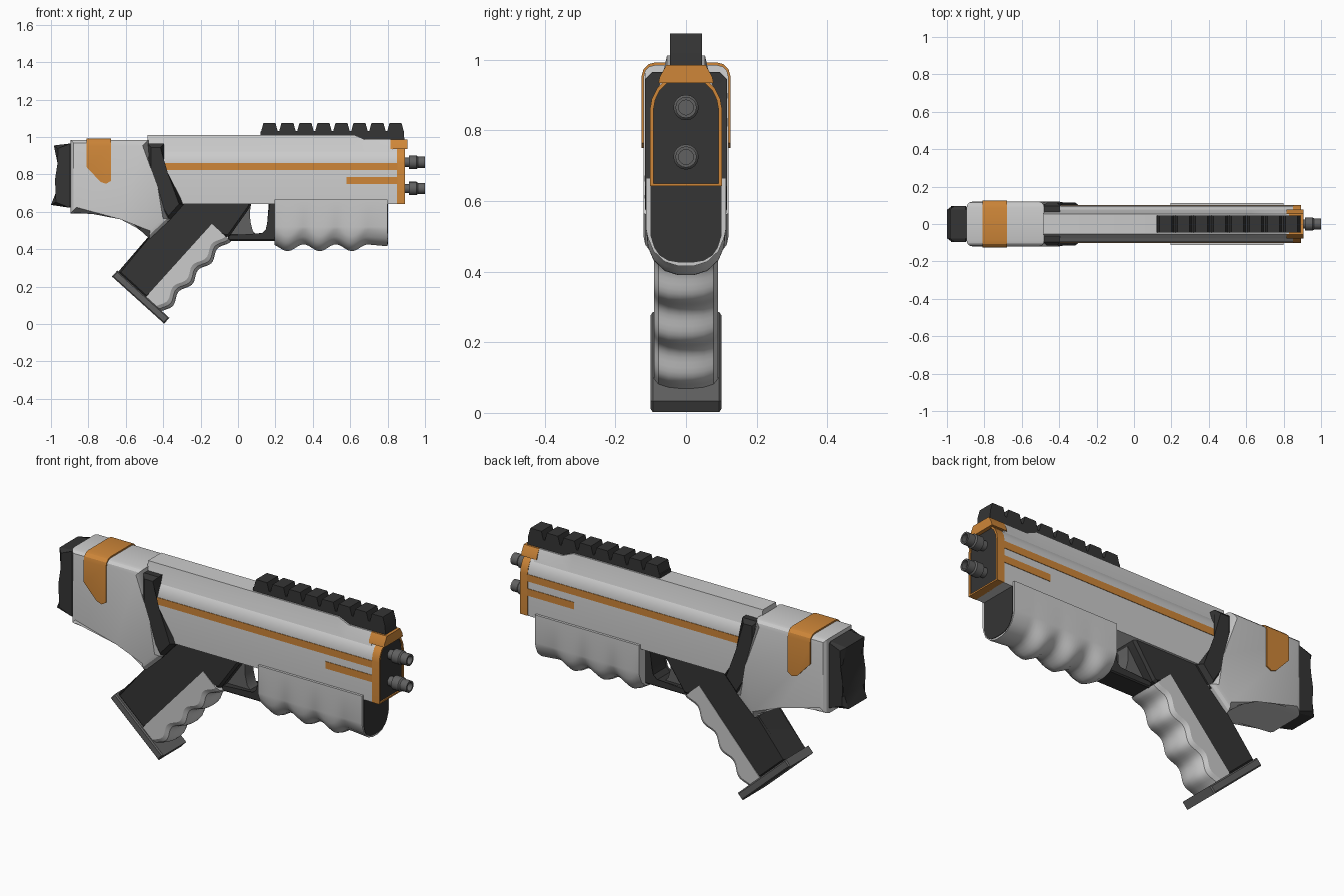
import bpy, bmesh, math

if "Cube" in bpy.data.objects:
    bpy.data.objects.remove(bpy.data.objects["Cube"])


def material(name, col):
    m = bpy.data.materials.new(name)
    m.diffuse_color = (*col, 1)
    m.use_nodes = True
    m.node_tree.nodes["Principled BSDF"].inputs["Base Color"].default_value = m.diffuse_color
    return m


DARK = material("dark_polymer", (0.035, 0.035, 0.035))
MID = material("mid_grey", (0.12, 0.12, 0.12))
ORANGE = material("orange_paint", (0.62, 0.24, 0.04))


def finish(name, bm, mat):
    bmesh.ops.recalc_face_normals(bm, faces=bm.faces[:])
    me = bpy.data.meshes.new(name)
    bm.to_mesh(me)
    bm.free()
    ob = bpy.data.objects.new(name, me)
    bpy.context.collection.objects.link(ob)
    if mat:
        me.materials.append(mat)
    return ob


def loft(name, rings, mat=None):
    """Skin a list of closed 3D rings and cap both ends."""
    bm = bmesh.new()
    vs = [[bm.verts.new(p) for p in r] for r in rings]
    n = len(vs[0])
    for a, b in zip(vs, vs[1:]):
        for i in range(n):
            j = (i + 1) % n
            bm.faces.new((a[i], a[j], b[j], b[i]))
    bm.faces.new(vs[0])
    bm.faces.new(vs[-1])
    return finish(name, bm, mat)


def slab(name, profile, hw, mat=None, chamfer=0.0, seg=1, top_only=False):
    """Side profile (x, z) extruded to both sides, with bevelled rims."""
    bm = bmesh.new()
    a = [bm.verts.new((x, -hw, z)) for x, z in profile]
    b = [bm.verts.new((x, hw, z)) for x, z in profile]
    n = len(a)
    bm.faces.new(a)
    bm.faces.new(b[::-1])
    for i in range(n):
        j = (i + 1) % n
        bm.faces.new((a[i], b[i], b[j], a[j]))
    if chamfer:
        top = max(z for _, z in profile) - 1e-4
        rim = [e for e in bm.edges if e.verts[0].co.y * e.verts[1].co.y > 0
               and (not top_only or all(v.co.z > top for v in e.verts))]
        bmesh.ops.bevel(bm, geom=rim, offset=chamfer, segments=seg,
                        profile=0.5, affect='EDGES', clamp_overlap=True)
    return finish(name, bm, mat)


def sym(x, half):
    """Mirror half a cross-section (y, z) into a full ring at x."""
    return [(x, y, z) for y, z in half] + [(x, -y, z) for y, z in half[::-1]]


def box(name, x0, x1, z0, z1, hw, mat=None, chamfer=0.0):
    return slab(name, [(x0, z0), (x1, z0), (x1, z1), (x0, z1)], hw, mat, chamfer)


# Receiver body and raised top ridge
body = [(.1, .642), (.1, .86), (.095, .89), (.08, .92), (.056, .944)]
loft("receiver_body", [sym(-.48, body), sym(.855, body)])


def ridge(x, top):
    return sym(x, [(.08, .915), (.064, .965), (.054, top)])


loft("top_ridge", [ridge(-.485, 1.012), ridge(.62, 1.012), ridge(.68, .986), ridge(.83, .986)])

# Muzzle frame with recessed face, and the block above it
outer = [(y * 1.02, z) for y, z in body]
inner = [(.092, .65), (.092, .86), (.087, .887), (.074, .914), (.052, .936)]
loft("muzzle_frame", [sym(.85, outer), sym(.893, outer), sym(.893, inner), sym(.882, inner)], ORANGE)
loft("muzzle_face", [sym(.86, inner), sym(.886, inner)], DARK)
block = [(.078, .935), (.074, .953), (.055, .986)]
loft("front_sight_block", [sym(.815, block), sym(.905, block)], ORANGE)

# Twin barrels
for label, z in (("upper", .865), ("lower", .725)):
    steps = [(.87, .025), (.915, .025), (.915, .036), (.955, .036), (.962, .03),
             (1.0, .03), (1.0, .021), (.975, .021)]
    loft(label + "_barrel",
         [[(x, r * math.cos(t * math.pi / 8), z + r * math.sin(t * math.pi / 8)) for t in range(16)]
          for x, r in steps], MID)

# Side stripes, flush with both sides
box("long_stripe", -.40, .852, .823, .86, .1025, ORANGE)
box("short_stripe", .58, .852, .748, .785, .1025, ORANGE)

# Toothed top rail
teeth = [(.89, .985), (.12, .985), (.12, 1.03)]
for i in range(8):
    x = .12 + i * .0963
    teeth += [(x + .004, 1.032), (x + .016, 1.075), (x + .080, 1.075), (x + .092, 1.032)]
slab("top_rail", teeth, .045, DARK)

# Fore grip with finger waves underneath
rings = []
for i in range(41):
    x = .195 + .605 * i / 40
    zb = .408 - .018 * math.cos((x - .265) * 2 * math.pi / .172)
    if x > .69:
        zb = .426 - .01 * (x - .69) / .11
    rings.append(sym(x, [(.113, .665), (.113, .52), (.108, zb + .08), (.092, zb + .042),
                         (.06, zb + .012), (.022, zb)]))
loft("fore_grip", rings)
face = [(.1, .642), (.1, .5), (.09, .468), (.075, .446), (.05, .431), (.02, .426)]
loft("fore_grip_face", [sym(.78, face), sym(.803, face)], DARK)

# Shoulder stock, bracket, band and butt pad
slab("stock", [(-.895, .985), (-.48, .985), (-.46, .72), (-.36, .56), (-.472, .455),
               (-.615, .592), (-.895, .592)], .12, None, .032, 3)
slab("stock_bracket", [(-.485, .965), (-.395, .965), (-.395, .80), (-.29, .64),
                       (-.375, .545), (-.485, .72)], .116, DARK, .02)
slab("stock_band", [(-.81, .993), (-.68, .993), (-.68, .765), (-.705, .75),
                    (-.735, .76), (-.81, .84)], .126, ORANGE, .04, 3, True)
slab("butt_pad", [(-.88, .965), (-.90, .965), (-.985, .955), (-.965, .86), (-.96, .77),
                  (-.975, .70), (-1.0, .637), (-.90, .622), (-.88, .622)], .095, DARK, .02)


# Raked pistol grip: u runs up the grip, v towards its front
def P(u, v):
    return (-.64 + .67 * u + .742 * v, .28 + .742 * u - .67 * v)


slab("pistol_grip", [P(-.005, 0), P(.5, 0), (-.30, .66), (.072, .66), (.068, .63), (-.045, .47),
                     P(.52, .30), P(.52, .21), P(-.005, .21)], .088, DARK, .012)
slab("grip_base_plate", [P(0, -.008), P(0, .368), P(-.042, .368), P(-.042, -.008)], .1, MID, .006)
rings = []
for i in range(41):
    u = .525 * i / 40
    vf = .325 + .014 * math.cos((u - .06) * 2 * math.pi / .155)
    half = [(.09, .2), (.09, vf - .04), (.078, vf - .018), (.05, vf - .005), (.018, vf)]
    pts = half + [(-y, v) for y, v in half[::-1]]
    rings.append([(P(u, v)[0], y, P(u, v)[1]) for y, v in pts])
loft("grip_front_cover", rings)

# Trigger and its guard
slab("trigger_guard", [(-.06, .48), (.13, .48), (.153, .50), (.162, .54), (.165, .65), (.2, .65),
                       (.2, .445), (-.05, .445)], .06, DARK, .006)
slab("trigger", [(.07, .65), (-.06, .48), (.10, .475), (.078, .50), (.066, .55), (.064, .6)], .035, MID)

# Smooth the curved surfaces, keep edges crisp
for ob in bpy.context.collection.objects:
    ob.select_set(True)
    bpy.context.view_layer.objects.active = ob
bpy.ops.object.shade_smooth_by_angle(angle=math.radians(28))
